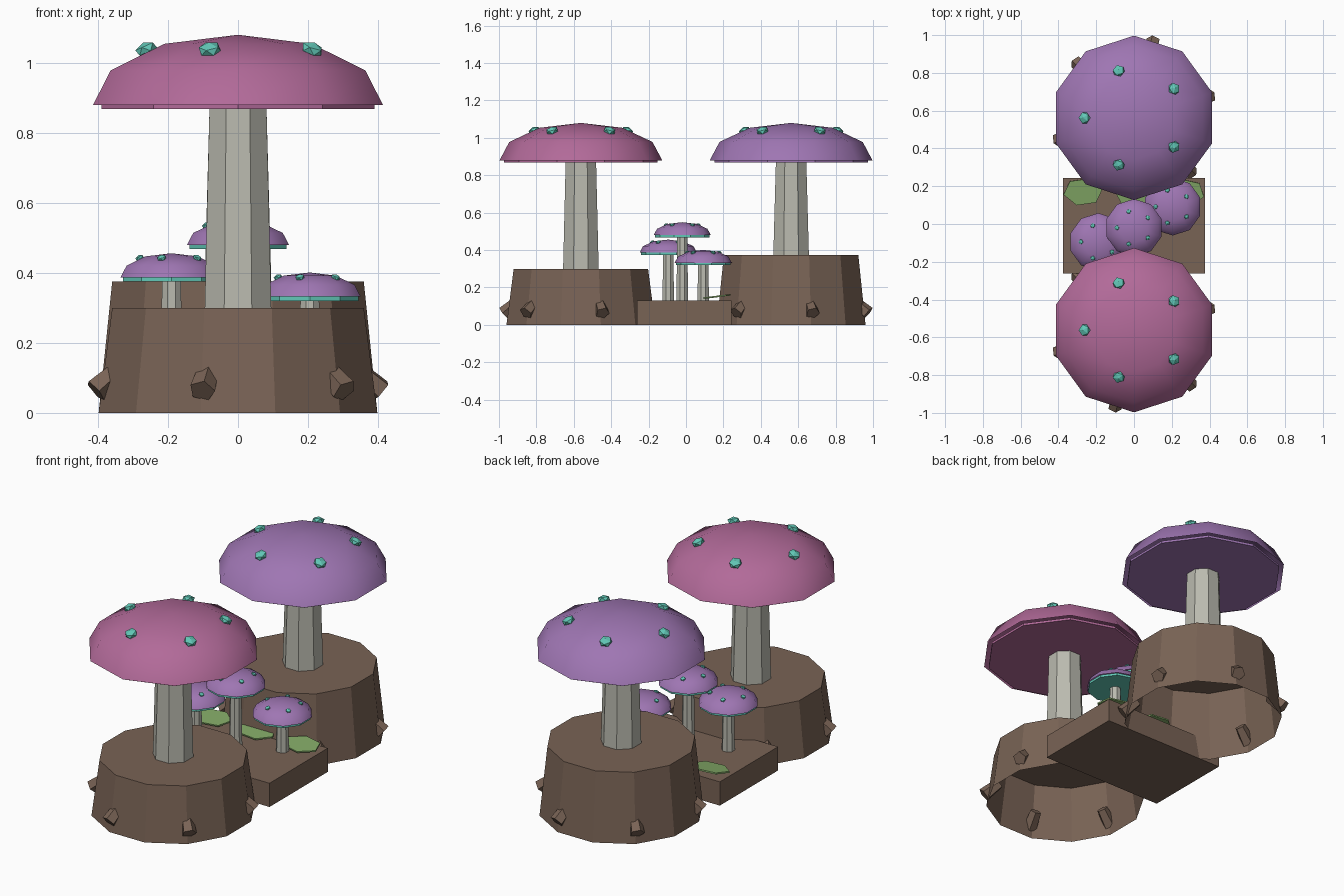
import bpy, bmesh, math
from mathutils import Vector, Matrix

if "Cube" in bpy.data.objects:
    bpy.data.objects.remove(bpy.data.objects["Cube"])


def material(name, rgb):
    m = bpy.data.materials.new(name)
    lin = [(c / 255 / 12.92) if c < 11 else ((c / 255 + 0.055) / 1.055) ** 2.4 for c in rgb]
    m.diffuse_color = (*lin, 1)
    m.use_nodes = True
    m.node_tree.nodes["Principled BSDF"].inputs["Base Color"].default_value = m.diffuse_color
    return m


PINK = material("rose_cap", (178, 106, 153))
PURPLE = material("violet_cap", (159, 118, 179))
TEAL = material("teal_spots", (98, 200, 183))
STEM = material("pale_stem", (186, 186, 175))
WOOD = material("brown_wood", (121, 99, 85))
MOSS = material("moss_green", (130, 168, 102))


def finish(bm, name, mat, smooth=False):
    bmesh.ops.recalc_face_normals(bm, faces=bm.faces)
    me = bpy.data.meshes.new(name)
    bm.to_mesh(me)
    bm.free()
    me.materials.append(mat)
    for p in me.polygons:
        p.use_smooth = smooth
    ob = bpy.data.objects.new(name, me)
    bpy.context.collection.objects.link(ob)
    return ob


def lathe(name, mat, centre, rings, n, turn, smooth=False, bottom=False, top=True):
    """Stack of n-gon rings (radius, z); radius 0 makes an apex."""
    bm = bmesh.new()
    loops = []
    for r, z in rings:
        if r == 0:
            loops.append([bm.verts.new((centre[0], centre[1], z))] * n)
        else:
            loops.append([bm.verts.new((centre[0] + r * math.cos(turn + math.tau * i / n),
                                        centre[1] + r * math.sin(turn + math.tau * i / n), z))
                          for i in range(n)])
    for a, b in zip(loops, loops[1:]):
        for i in range(n):
            j = (i + 1) % n
            if b[0] is b[1]:
                bm.faces.new((a[i], a[j], b[i]))
            else:
                bm.faces.new((a[i], a[j], b[j], b[i]))
    if bottom:
        bm.faces.new(loops[0][::-1])
    if top and rings[-1][0] > 0:
        bm.faces.new(loops[-1])
    ob = finish(bm, name, mat, smooth)
    if not bottom:  # open shells: make sure they face outward
        me = ob.data
        c = Vector((centre[0], centre[1], rings[0][1]))
        if sum((p.center - c).dot(p.normal) for p in me.polygons) < 0:
            me.flip_normals()
    return ob


def mushroom(name, c, base, rim, R, h, cap_mat, gill_mat, gill_r, stem_r, spot_r, spot_ring):
    # stem
    lathe(name + "_stem", STEM, c, [(stem_r[0], base - 0.005), (stem_r[1], rim - 0.005)], 8, math.pi / 8,
          bottom=True)
    # gill disc
    lathe(name + "_gills", gill_mat, c, [(gill_r, rim - 0.012), (gill_r, rim + 0.001)], 10, math.pi / 2,
          bottom=True)
    # domed cap, open below
    lathe(name + "_cap", cap_mat, c,
          [(R, rim), (R * 0.88, rim + h * 0.49), (R * 0.51, rim + h * 0.87), (0, rim + h)],
          10, math.pi / 2, smooth=True)
    # five spots
    bm = bmesh.new()
    for k in range(5):
        a = math.radians(36 + 72 * k)
        q = spot_ring / R
        z = rim + h * (0.87 - 0.38 * (q - 0.51) / 0.37) + spot_r * 0.12
        tilt = Matrix.Rotation(a, 4, 'Z') @ Matrix.Rotation(math.radians(24), 4, 'Y')
        mat = (Matrix.Translation((c[0] + spot_ring * math.cos(a), c[1] + spot_ring * math.sin(a), z))
               @ tilt @ Matrix.Diagonal((1, 1, 0.6, 1)))
        bmesh.ops.create_icosphere(bm, subdivisions=1, radius=spot_r, matrix=mat)
    finish(bm, name + "_spots", TEAL)


def stump(name, c, height):
    # open-bottomed tapered trunk
    lathe(name, WOOD, c, [(0.412, 0), (0.372, height)], 12, math.pi / 12)
    # stubby roots leaning out and down
    bm = bmesh.new()
    for k in range(6):
        a = math.radians(16 + 60 * k)
        mat = (Matrix.Translation((c[0] + 0.385 * math.cos(a), c[1] + 0.385 * math.sin(a), 0.095))
               @ Matrix.Rotation(a, 4, 'Z') @ Matrix.Rotation(math.radians(130), 4, 'Y'))
        bmesh.ops.create_cone(bm, cap_ends=True, segments=5, radius1=0.03, radius2=0.038,
                              depth=0.1, matrix=mat)
    finish(bm, name + "_roots", WOOD)


# two large mushrooms on stumps
for name, y, height, mat in (("front", -0.562, 0.30, PINK), ("back", 0.562, 0.375, PURPLE)):
    stump(name + "_stump", (0, y), height)
    mushroom(name + "_mushroom", (0, y), height, 0.88, 0.435, 0.2, mat, mat, 0.41,
             (0.103, 0.088), 0.034, 0.262)

# low block between the stumps
bm = bmesh.new()
bmesh.ops.create_cube(bm, size=1, matrix=Matrix.Translation((0, -0.01, 0.065))
                      @ Matrix.Diagonal((0.75, 0.505, 0.13, 1)))
finish(bm, "middle_block", WOOD)

# three small mushrooms
for name, c, rim in (("left_small", (-0.19, -0.095), 0.387), ("middle_small", (0, -0.02), 0.48),
                     ("right_small", (0.205, 0.092), 0.332)):
    mushroom(name, c, 0.13, rim, 0.153, 0.069, PURPLE, TEAL, 0.146, (0.034, 0.029), 0.014, 0.091)

# tilted moss patches
for i, (x, y, turn) in enumerate(((-0.27, 0.17, 0.2), (0.0, 0.165, 0.9), (0.27, 0.165, -0.3))):
    ob = lathe("moss_patch_%d" % i, MOSS, (0, 0), [(0.1, -0.004), (0.1, 0.004)], 6, turn, bottom=True)
    ob.matrix_world = (Matrix.Translation((x, y, 0.152)) @ Matrix.Rotation(math.radians(7), 4, 'X')
                       @ Matrix.Diagonal((1.05, 0.75, 1, 1)))
